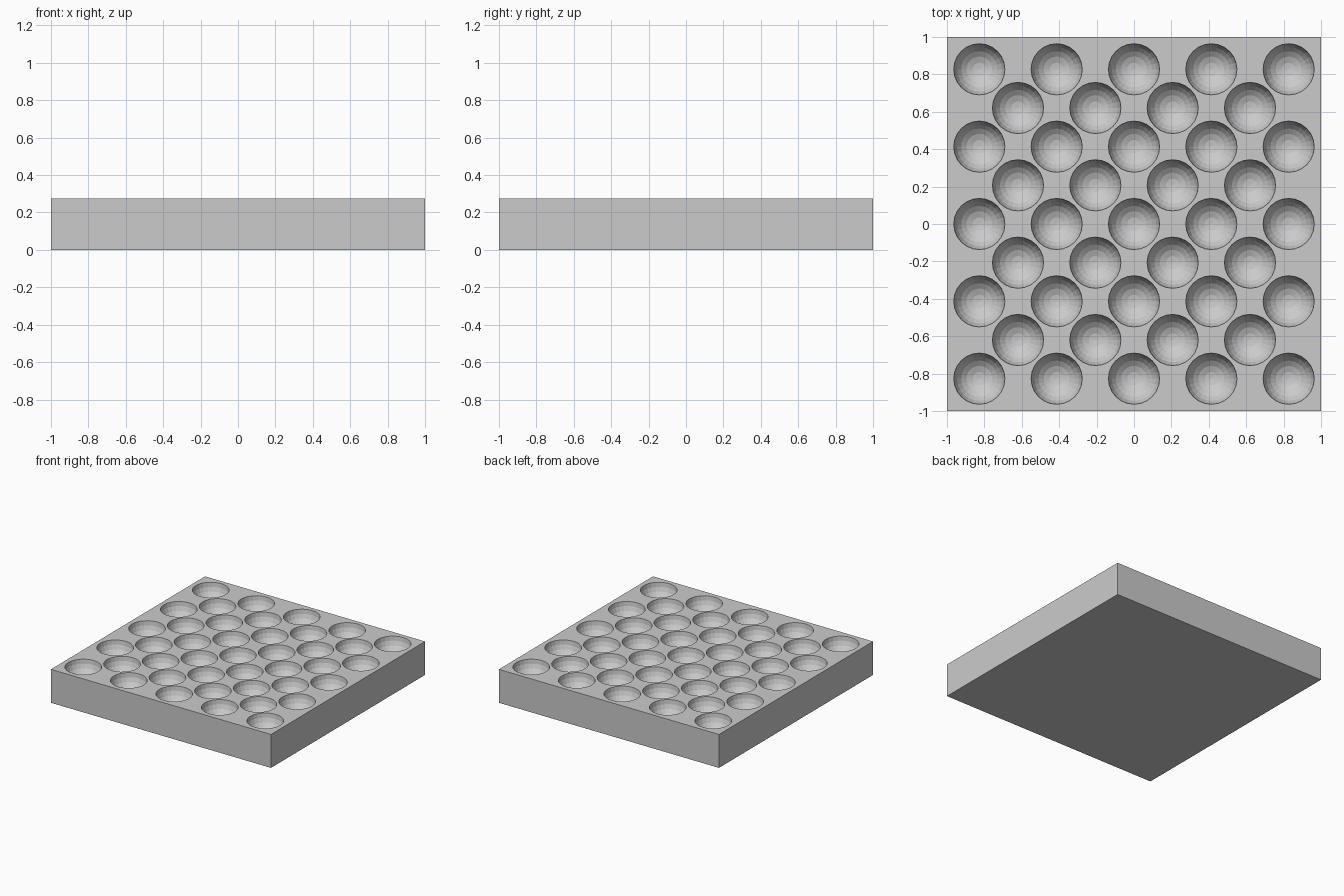
import bpy, bmesh, math

if "Cube" in bpy.data.objects:
    bpy.data.objects.remove(bpy.data.objects["Cube"])

HEIGHT = 0.275     # slab thickness
RADIUS = 0.137     # dimple radius
PITCH = 0.4135     # spacing of dimples within a row
SEGMENTS, RINGS = 24, 6

grey = bpy.data.materials.new("light grey")
grey.diffuse_color = (0.6, 0.6, 0.6, 1)
grey.use_nodes = True
grey.node_tree.nodes["Principled BSDF"].inputs["Base Color"].default_value = grey.diffuse_color


def make_object(name, bm):
    bmesh.ops.recalc_face_normals(bm, faces=bm.faces)
    mesh = bpy.data.meshes.new(name)
    bm.to_mesh(mesh)
    bm.free()
    mesh.materials.append(grey)
    obj = bpy.data.objects.new(name, mesh)
    bpy.context.collection.objects.link(obj)
    return obj


def add_bowl(bm, cx, cy):
    """Closed lower half-sphere whose rim pokes just above the slab."""
    profile = []
    for i in range(1, RINGS + 1):
        a = math.pi / 2 * i / RINGS
        profile.append((RADIUS * math.sin(a), HEIGHT - RADIUS * math.cos(a)))
    # extend the last facet past the top so the cut is clean
    (r0, z0), (r1, z1) = profile[-2:]
    profile[-1] = (r1 + (r1 - r0) * 0.2, z1 + (z1 - z0) * 0.2)
    rings = [[bm.verts.new((cx + r * math.cos(2 * math.pi * k / SEGMENTS),
                            cy + r * math.sin(2 * math.pi * k / SEGMENTS), z))
              for k in range(SEGMENTS)] for r, z in profile]
    pole = bm.verts.new((cx, cy, HEIGHT - RADIUS))
    for k in range(SEGMENTS):
        n = (k + 1) % SEGMENTS
        bm.faces.new((pole, rings[0][n], rings[0][k]))
        for low, high in zip(rings, rings[1:]):
            bm.faces.new((low[k], low[n], high[n], high[k]))
    bm.faces.new(rings[-1])


# square slab
bm = bmesh.new()
bmesh.ops.create_cube(bm, size=1)
for v in bm.verts:
    v.co = (v.co.x * 2, v.co.y * 2, (v.co.z + 0.5) * HEIGHT)
slab = make_object("dimpled_slab", bm)

# staggered rows of dimples: five, four, five ...
bm = bmesh.new()
for row in range(-4, 5):
    count = 5 if row % 2 == 0 else 4
    for col in range(count):
        add_bowl(bm, (col - (count - 1) / 2) * PITCH, row * PITCH / 2)
cutter = make_object("dimple_cutter", bm)
cutter.hide_render = True

# cut the dimples into the slab
mod = slab.modifiers.new("dimples", 'BOOLEAN')
mod.operation = 'DIFFERENCE'
mod.solver = 'EXACT'
mod.object = cutter
bpy.context.view_layer.objects.active = slab
slab.select_set(True)
bpy.ops.object.modifier_apply(modifier=mod.name)
bpy.data.objects.remove(cutter)
